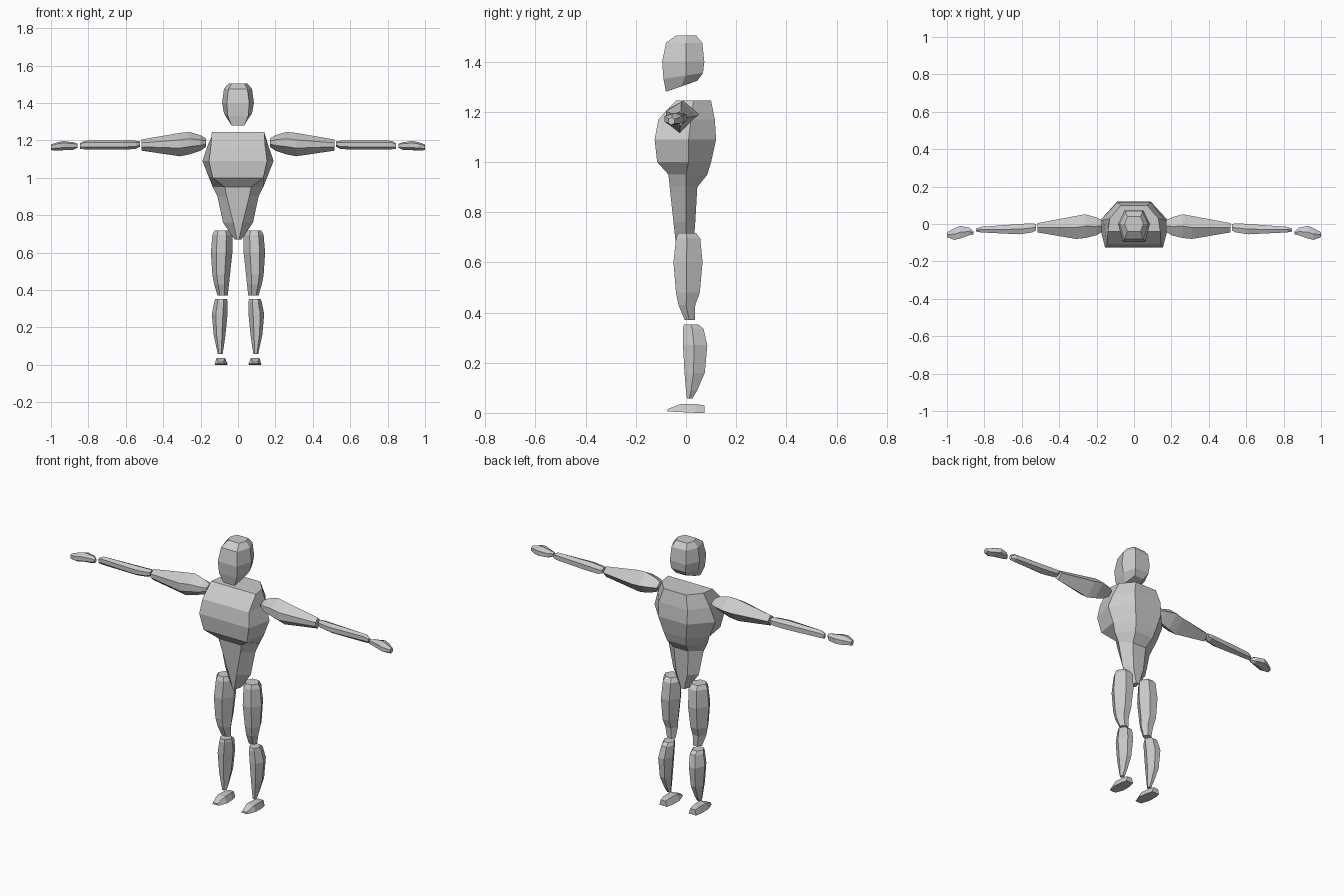
import bpy, bmesh

grey = bpy.data.materials.new("plain grey")
grey.diffuse_color = (0.6, 0.6, 0.6, 1)


def loft(name, rings):
    """Flat-shaded skin over rings of points, capped at both ends."""
    bm = bmesh.new()
    loops = [[bm.verts.new(p) for p in ring] for ring in rings]
    n = len(loops[0])
    for a, b in zip(loops, loops[1:]):
        for i in range(n):
            j = (i + 1) % n
            bm.faces.new((a[i], a[j], b[j], b[i]))
    bm.faces.new(loops[0])
    bm.faces.new(loops[-1])
    bmesh.ops.recalc_face_normals(bm, faces=bm.faces)
    mesh = bpy.data.meshes.new(name)
    bm.to_mesh(mesh)
    bm.free()
    mesh.materials.append(grey)
    bpy.context.collection.objects.link(bpy.data.objects.new(name, mesh))


def body_ring(z, wf, yf, ws, ys, wb, yb, tilt=0):
    """Symmetric six-sided ring: half width and y of front, side and back."""
    pts = [(-wf, yf), (wf, yf), (ws, ys), (wb, yb), (-wb, yb), (-ws, ys)]
    return [(x, y, z + tilt * y) for x, y in pts]


def limb(name, axis, outline, sections):
    """Mirrored pair; section = position, then min/max of the two other axes."""
    for side, s in (("right", 1), ("left", -1)):
        rings = []
        for pos, a0, a1, b0, b1 in sections:
            ring = []
            for u, v in outline:
                p = [a0 + u * (a1 - a0), b0 + v * (b1 - b0)]
                p.insert(axis, pos)
                ring.append((s * p[0], p[1], p[2]))
            rings.append(ring)
        loft(side + "_" + name, rings)


# Torso: broad chest tapering to a pointed pelvis
loft("torso", [body_ring(*r) for r in (
    (1.245, .14, -.04, .13, .03, .07, .10),
    (1.17, .145, -.11, .163, .02, .09, .115),
    (1.09, .155, -.125, .19, .01, .09, .12),
    (1.00, .135, -.115, .155, .01, .07, .10),
    (0.95, .07, -.07, .135, 0, .06, .085),
    (0.90, .06, -.065, .11, 0, .045, .045),
    (0.76, .025, -.05, .08, 0, .035, .037),
    (0.67, .005, -.04, .018, 0, .01, .03))])

# Head: rounded skull with a forward chin
loft("head", [body_ring(*r) for r in (
    (1.505, .035, -.04, .05, 0, .035, .04),
    (1.475, .05, -.08, .075, 0, .045, .065),
    (1.40, .06, -.095, .085, 0, .05, .073),
    (1.345, .055, -.09, .075, 0, .045, .068, .15),
    (1.308, .035, -.08, .045, -.02, .03, .045, .35))])

# Arms: outline in y and z, sections along x
arm_outline = [(0, .7), (0, .35), (.45, 0), (1, .55), (.5, 1)]
limb("upper_arm", 0, arm_outline, (
    (.17, -.04, .02, 1.165, 1.21),
    (.20, -.06, .035, 1.145, 1.228),
    (.26, -.075, .052, 1.125, 1.245),
    (.31, -.08, .043, 1.115, 1.24),
    (.515, -.045, .005, 1.145, 1.205)))
forearm_outline = [(0, .8), (0, .3), (.4, 0), (1, .2), (1, .75), (.5, 1)]
limb("forearm", 0, forearm_outline, (
    (.525, -.035, 0, 1.165, 1.195),
    (.545, -.045, .004, 1.155, 1.198),
    (.61, -.055, 0, 1.15, 1.2),
    (.82, -.045, -.015, 1.152, 1.198),
    (.845, -.04, -.025, 1.155, 1.185)))
limb("hand", 0, forearm_outline, (
    (.858, -.055, -.04, 1.16, 1.182),
    (.88, -.06, -.02, 1.15, 1.19),
    (.93, -.078, -.01, 1.148, 1.196),
    (.96, -.085, -.022, 1.145, 1.192),
    (1.0, -.07, -.045, 1.148, 1.178)))

# Legs: outline in x and y, sections along z
leg_outline = [(.3, 0), (.75, 0), (1, .45), (.7, 1), (.25, 1), (0, .5)]
limb("thigh", 2, leg_outline, (
    (.718, .045, .125, -.03, .04),
    (.695, .03, .137, -.04, .057),
    (.60, .03, .145, -.05, .066),
    (.48, .043, .137, -.04, .055),
    (.43, .048, .127, -.03, .037),
    (.37, .055, .11, -.005, .035)))
limb("shin", 2, leg_outline, (
    (.352, .06, .122, -.008, .05),
    (.335, .055, .127, -.012, .07),
    (.27, .056, .14, -.012, .085),
    (.16, .067, .13, -.006, .075),
    (.09, .077, .115, 0, .045),
    (.058, .082, .108, .004, .025)))

# Feet: wedge outline in x and z, sections along y
foot_outline = [(0, 0), (1, 0), (.85, 1), (.2, 1)]
limb("foot", 1, foot_outline, (
    (-.073, .07, .11, .006, .015),
    (-.02, .055, .125, .003, .036),
    (.04, .06, .122, 0, .035),
    (.073, .068, .115, 0, .03)))
